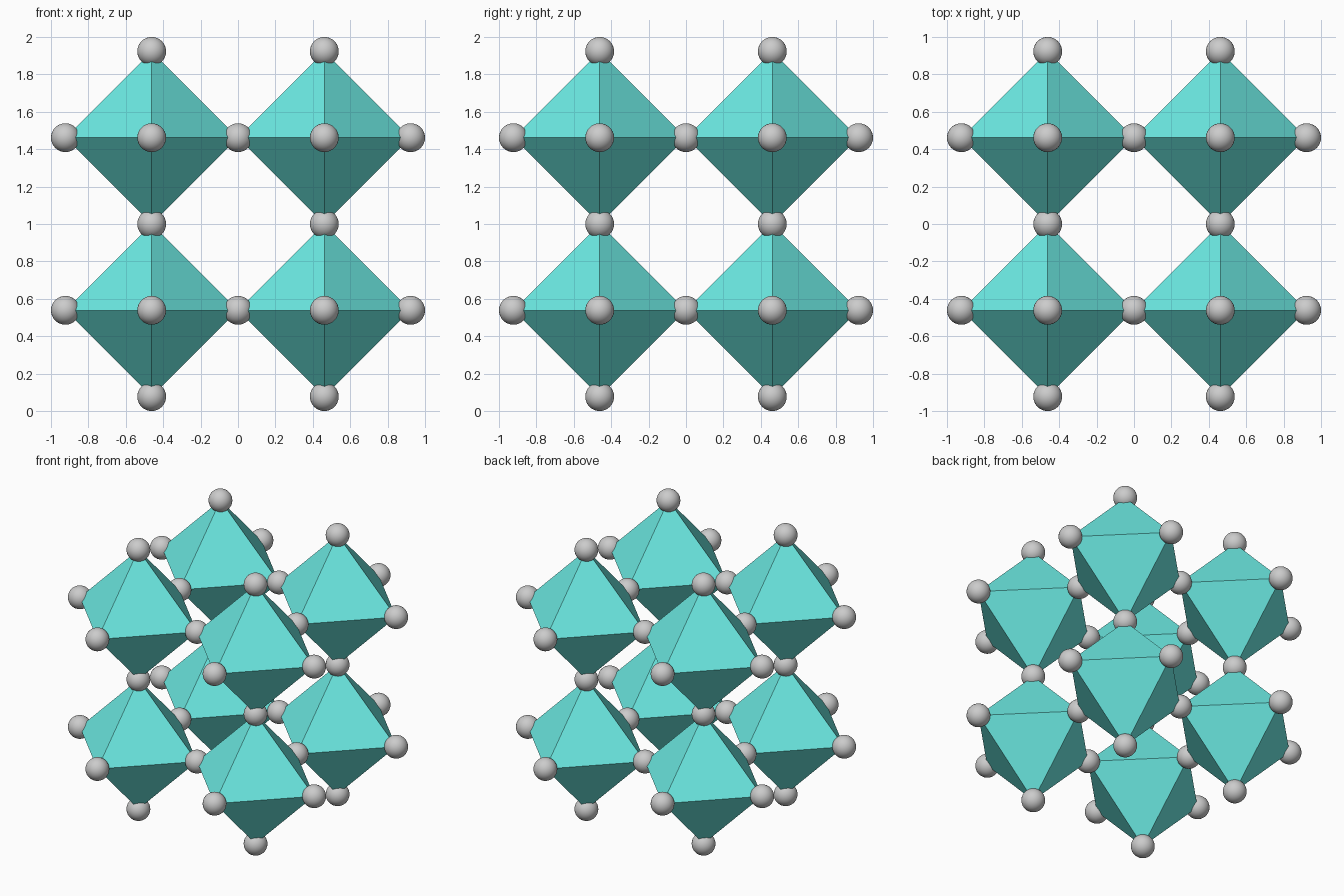
import bpy
import bmesh
from itertools import product
from mathutils import Matrix, Vector

if "Cube" in bpy.data.objects:
    bpy.data.objects.remove(bpy.data.objects["Cube"])

A = 0.4615         # centre-to-corner distance of each octahedron
R = 0.077          # corner ball radius
LIFT = Vector((0, 0, 1))

teal = bpy.data.materials.new("teal")
teal.diffuse_color = (0.15, 0.83, 0.77, 1)
teal.use_nodes = True
teal.node_tree.nodes["Principled BSDF"].inputs["Base Color"].default_value = teal.diffuse_color
AXES = [Vector(v) * s for v in ((1, 0, 0), (0, 1, 0), (0, 0, 1)) for s in (-1, 1)]


def place(name, mesh, loc):
    ob = bpy.data.objects.new(name, mesh)
    ob.location = loc
    bpy.context.collection.objects.link(ob)


# Shared octahedron: hull of the six axis points, flat faces
bm = bmesh.new()
for v in AXES:
    bm.verts.new(v * A)
bmesh.ops.convex_hull(bm, input=bm.verts[:])
bmesh.ops.recalc_face_normals(bm, faces=bm.faces[:])
octa = bpy.data.meshes.new("octahedron")
bm.to_mesh(octa)
bm.free()
octa.materials.append(teal)

# Shared smooth ball
bm = bmesh.new()
bmesh.ops.create_uvsphere(bm, u_segments=32, v_segments=16, radius=R)
for f in bm.faces:
    f.smooth = True
ball = bpy.data.meshes.new("corner_ball")
bm.to_mesh(ball)
bm.free()

# 2 x 2 x 2 stack, with one ball per distinct corner
corners = set()
for cell in product((-1, 1), repeat=3):
    c = Vector(cell)
    place("octahedron", octa, c * A + LIFT)
    corners.update(tuple(round(k) for k in c + d) for d in AXES)
for p in sorted(corners):
    place("corner_ball", ball, Vector(p) * A + LIFT)
